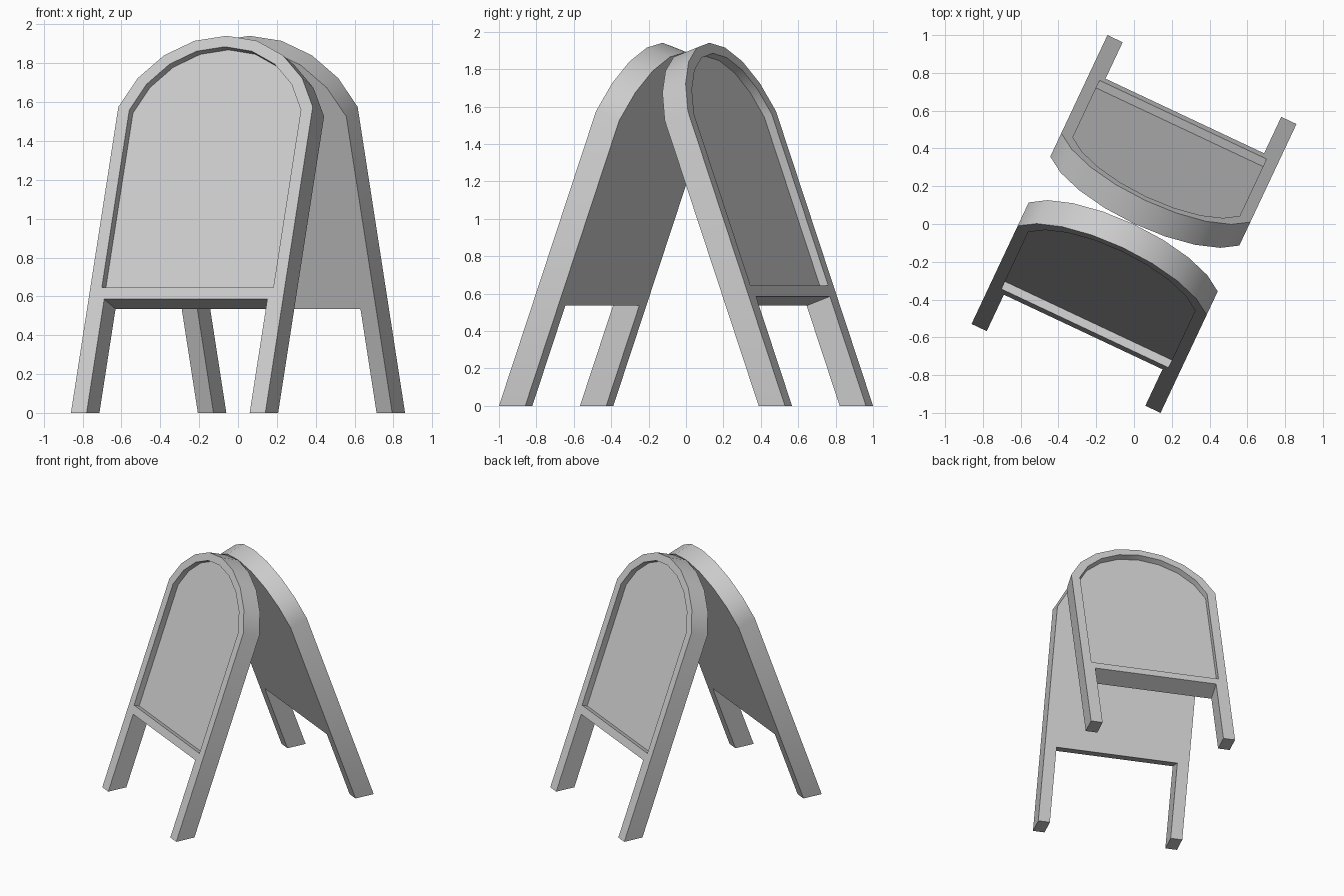
import bpy, bmesh
from math import sin, cos, tan, asin, radians, pi
from mathutils import Matrix, Vector

if "Cube" in bpy.data.objects:
    bpy.data.objects.remove(bpy.data.objects["Cube"])

TILT, YAW = radians(20), radians(-25.2)
FOOT_Y = -0.845            # front edge of the feet from the centre
THICK, RECESS = 0.146, 0.047
HALF, LEG_IN, HOLE = 0.553, 0.464, 0.488   # half widths
SEGS = 8


def arch(half, shoulder, top):
    """Points of a circular arch from the left shoulder to the right one."""
    sag = top - shoulder
    r = (half * half + sag * sag) / (2 * sag)
    a = asin(half / r)
    return [(r * sin(-a + 2 * a * i / SEGS), top - r + r * cos(-a + 2 * a * i / SEGS))
            for i in range(SEGS + 1)]


def place(u, s, w):
    """Panel coordinates (across, up the slope, inward depth) to space."""
    return Vector((u, FOOT_Y + s * sin(TILT) + w * cos(TILT), s * cos(TILT) - w * sin(TILT)))


def make_panel(name, yaw):
    bm = bmesh.new()
    outer = arch(HALF, 1.677, 2.066)
    inner = arch(HOLE, 1.660, 2.006) + [(HOLE, 0.686), (-HOLE, 0.686)]

    def outline(w):
        f = w * tan(TILT)  # feet are cut level with the ground
        pts = outer + [(HALF, f), (LEG_IN, f), (LEG_IN, 0.623),
                       (-LEG_IN, 0.623), (-LEG_IN, f), (-HALF, f)]
        return [bm.verts.new(place(u, s, w)) for u, s in pts]

    def walls(a, b):
        for i in range(len(a)):
            j = (i + 1) % len(a)
            bm.faces.new((a[i], a[j], b[j], b[i]))

    front, back = outline(0), outline(THICK)
    rim = [bm.verts.new(place(u, s, 0)) for u, s in inner]
    bed = [bm.verts.new(place(u, s, RECESS)) for u, s in inner]
    n = SEGS + 1
    # frame front: arch, right leg, rail, left leg
    for i in range(SEGS):
        bm.faces.new((front[i], front[i + 1], rim[i + 1], rim[i]))
    bm.faces.new((front[n - 1], front[n], front[n + 1], front[n + 2], rim[n], rim[n - 1]))
    bm.faces.new((rim[n], front[n + 2], front[n + 3], rim[n + 1]))
    bm.faces.new((rim[n + 1], front[n + 3], front[n + 4], front[n + 5], front[0], rim[0]))
    # outer sides, recess sides, sign board and flat back
    walls(front, back)
    walls(rim, bed)
    bm.faces.new(bed)
    # back split into board and two legs
    bm.faces.new(back[:n] + [back[n + 2], back[n + 3]])
    bm.faces.new(back[n - 1:n + 3])
    bm.faces.new([back[n + 3], back[n + 4], back[n + 5], back[0]])
    bmesh.ops.transform(bm, matrix=Matrix.Rotation(yaw, 4, 'Z'), verts=bm.verts)
    bmesh.ops.recalc_face_normals(bm, faces=bm.faces)
    mesh = bpy.data.meshes.new(name)
    bm.to_mesh(mesh)
    bm.free()
    ob = bpy.data.objects.new(name, mesh)
    bpy.context.collection.objects.link(ob)
    bpy.ops.object.select_all(action='DESELECT')
    ob.select_set(True)
    bpy.context.view_layer.objects.active = ob
    bpy.ops.object.shade_smooth_by_angle(angle=radians(30))


# two leaning boards, back to back
make_panel("front_board", YAW)
make_panel("back_board", YAW + pi)
